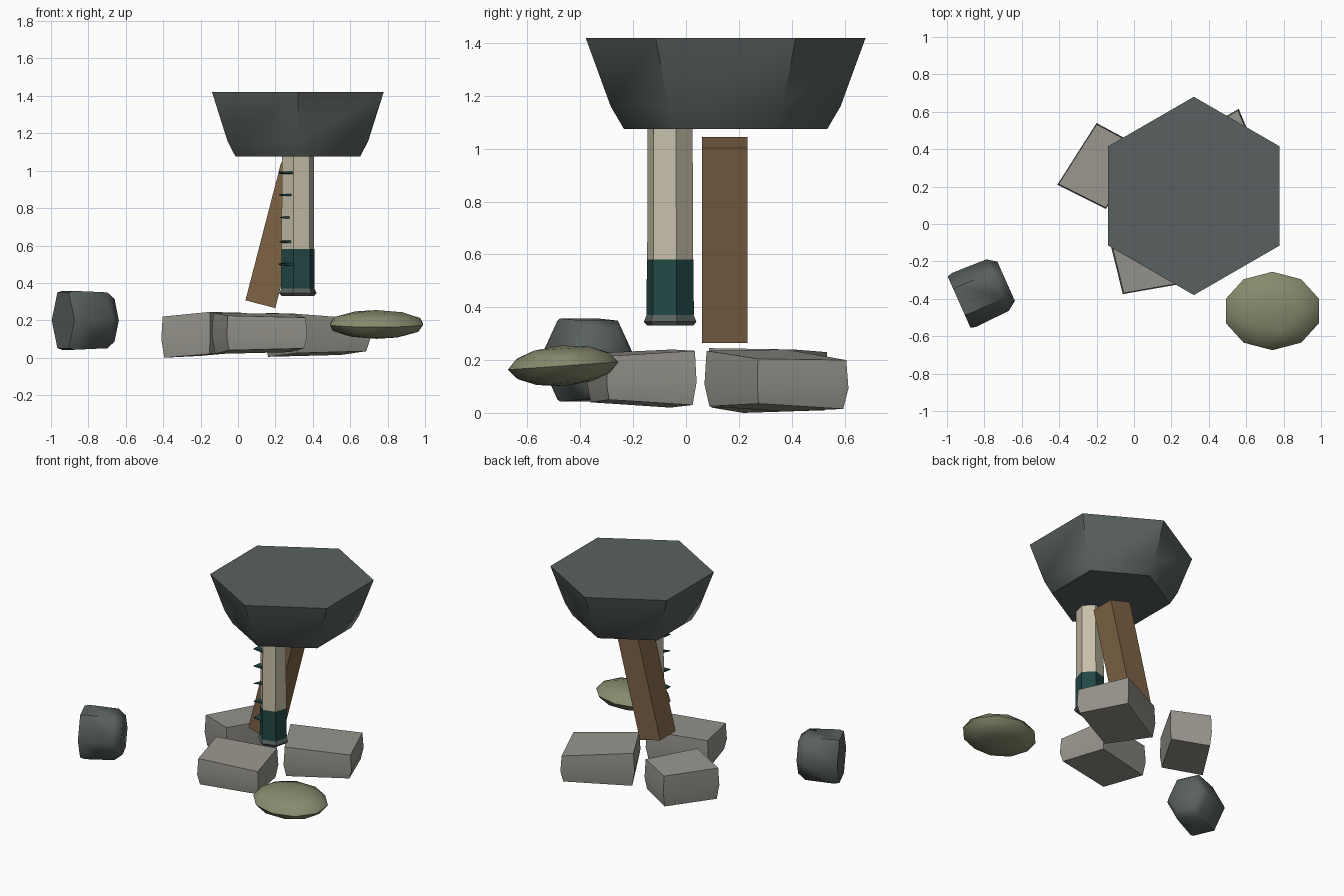
import bpy, bmesh
from math import cos, sin, pi, radians
from mathutils import Matrix, Vector

cube = bpy.data.objects.get("Cube")
if cube:
    bpy.data.objects.remove(cube, do_unlink=True)


def material(name, rgb):
    m = bpy.data.materials.new(name)
    m.use_nodes = True
    col = (*rgb, 1)
    m.diffuse_color = col
    bsdf = next(n for n in m.node_tree.nodes if n.type == 'BSDF_PRINCIPLED')
    bsdf.inputs["Base Color"].default_value = col
    return m


SLATE = material("dark slate", (0.10, 0.12, 0.115))
STONE = material("warm grey stone", (0.31, 0.30, 0.265))
BARK = material("pale bark", (0.56, 0.52, 0.40))
TEAL = material("deep teal", (0.016, 0.065, 0.06))
WOOD = material("brown wood", (0.21, 0.125, 0.06))
MOSS = material("moss green", (0.24, 0.26, 0.155))


def finish(name, bm, mat, angle=30):
    """Turn a bmesh into a shaded object with one material."""
    bmesh.ops.recalc_face_normals(bm, faces=bm.faces)
    mesh = bpy.data.meshes.new(name)
    bm.to_mesh(mesh)
    bm.free()
    mesh.materials.append(mat)
    ob = bpy.data.objects.new(name, mesh)
    bpy.context.collection.objects.link(ob)
    bpy.ops.object.select_all(action='DESELECT')
    ob.select_set(True)
    bpy.context.view_layer.objects.active = ob
    bpy.ops.object.shade_smooth_by_angle(angle=radians(angle))
    return ob


def loft(name, rings, mat, matrix=Matrix(), angle=30):
    """Skin a stack of equal rings and cap both ends."""
    bm = bmesh.new()
    loops = [[bm.verts.new(matrix @ Vector(p)) for p in ring] for ring in rings]
    n = len(loops[0])
    for a, b in zip(loops, loops[1:]):
        for i in range(n):
            j = (i + 1) % n
            bm.faces.new((a[i], a[j], b[j], b[i]))
    bm.faces.new(loops[0][::-1])
    bm.faces.new(loops[-1])
    return finish(name, bm, mat, angle)


def hexagon(r, z, turn=0):
    return [(r * cos(radians(turn) + k * pi / 3), r * sin(radians(turn) + k * pi / 3), z)
            for k in range(6)]


# Wide bowl on top
loft("bowl", [hexagon(0.385, 1.075, 30), hexagon(0.435, 1.16, 30), hexagon(0.53, 1.42, 30)],
     SLATE, Matrix.Translation((0.32, 0.15, 0)), 56)

# Post with painted foot and base
post = Matrix.Translation((0.32, -0.06, 0))
loft("post", [hexagon(0.09, 0.58, 15), hexagon(0.088, 1.09, 15)], BARK, post)
loft("post_foot", [hexagon(0.093, 0.37, 15), hexagon(0.091, 0.58, 15)], TEAL, post)
loft("post_base", [hexagon(0.09, 0.33, 15), hexagon(0.103, 0.345, 15), hexagon(0.09, 0.375, 15)],
     SLATE, post)

# Bark slivers on one face of the post
face = post @ Matrix.Rotation(radians(225), 4, 'Z')
for i, (z, w) in enumerate([(0.99, 0.06), (0.87, 0.045), (0.75, 0.02), (0.62, 0.04), (0.50, 0.06)]):
    rings = [[(0.07, -w, z + t), (0.07, w * 0.8, z + t), (0.128, -w * 0.3, z + t * 0.3)]
             for t in (-0.007, 0.007)]
    loft(f"bark_sliver_{i + 1}", rings, TEAL, face)

# Leaning plank
bm = bmesh.new()
bmesh.ops.create_cube(bm, size=1, matrix=Matrix.LocRotScale(
    Vector((0.215, 0.147, 0.655)), Matrix.Rotation(radians(14.5), 3, 'Y'),
    Vector((0.165, 0.173, 0.762))))
finish("plank", bm, WOOD)

# Fallen hexagonal block, lying on its side with one worn end
lie = (Matrix.Translation((-0.935, -0.418, 0.2)) @ Matrix.Rotation(radians(24), 4, 'Z')
       @ Matrix.Rotation(radians(90), 4, 'Y') @ Matrix.Diagonal((1.15, 1, 1, 1)))
loft("fallen_block", [hexagon(0.15, 0, 30), hexagon(0.158, 0.03, 30),
                      hexagon(0.15, 0.225, 30), hexagon(0.115, 0.275, 30)], SLATE, lie, 61)


# Three rough stones: footprint corners, top heights, bottom height
def stone(name, corners, tops, bottom):
    cx = sum(c[0] for c in corners) / 4
    cy = sum(c[1] for c in corners) / 4

    def ring(scale, heights):
        return [(cx + (x - cx) * scale, cy + (y - cy) * scale, h)
                for (x, y), h in zip(corners, heights)]
    mid = [bottom + (h - bottom) * 0.45 for h in tops]
    loft(name, [ring(0.93, [bottom, bottom + 0.02, bottom + 0.03, bottom + 0.01]),
                ring(1.0, mid), ring(0.97, tops)], STONE, angle=35)


stone("stone_left", [(-0.41, 0.21), (-0.15, 0.08), (0.04, 0.41), (-0.20, 0.54)],
      [0.22, 0.245, 0.24, 0.23], 0.0)
stone("stone_front", [(-0.14, -0.05), (-0.06, -0.375), (0.37, -0.30), (0.29, 0.04)],
      [0.24, 0.225, 0.215, 0.235], 0.02)
stone("stone_back", [(0.14, 0.38), (0.31, 0.07), (0.705, 0.27), (0.56, 0.615)],
      [0.24, 0.235, 0.205, 0.20], 0.005)

# Squashed mossy boulder
bm = bmesh.new()
bmesh.ops.create_icosphere(bm, subdivisions=2, radius=1, matrix=Matrix.LocRotScale(
    Vector((0.74, -0.465, 0.178)), Matrix.Rotation(radians(4), 3, 'X'),
    Vector((0.262, 0.21, 0.077))))
finish("mossy_boulder", bm, MOSS, 40)
